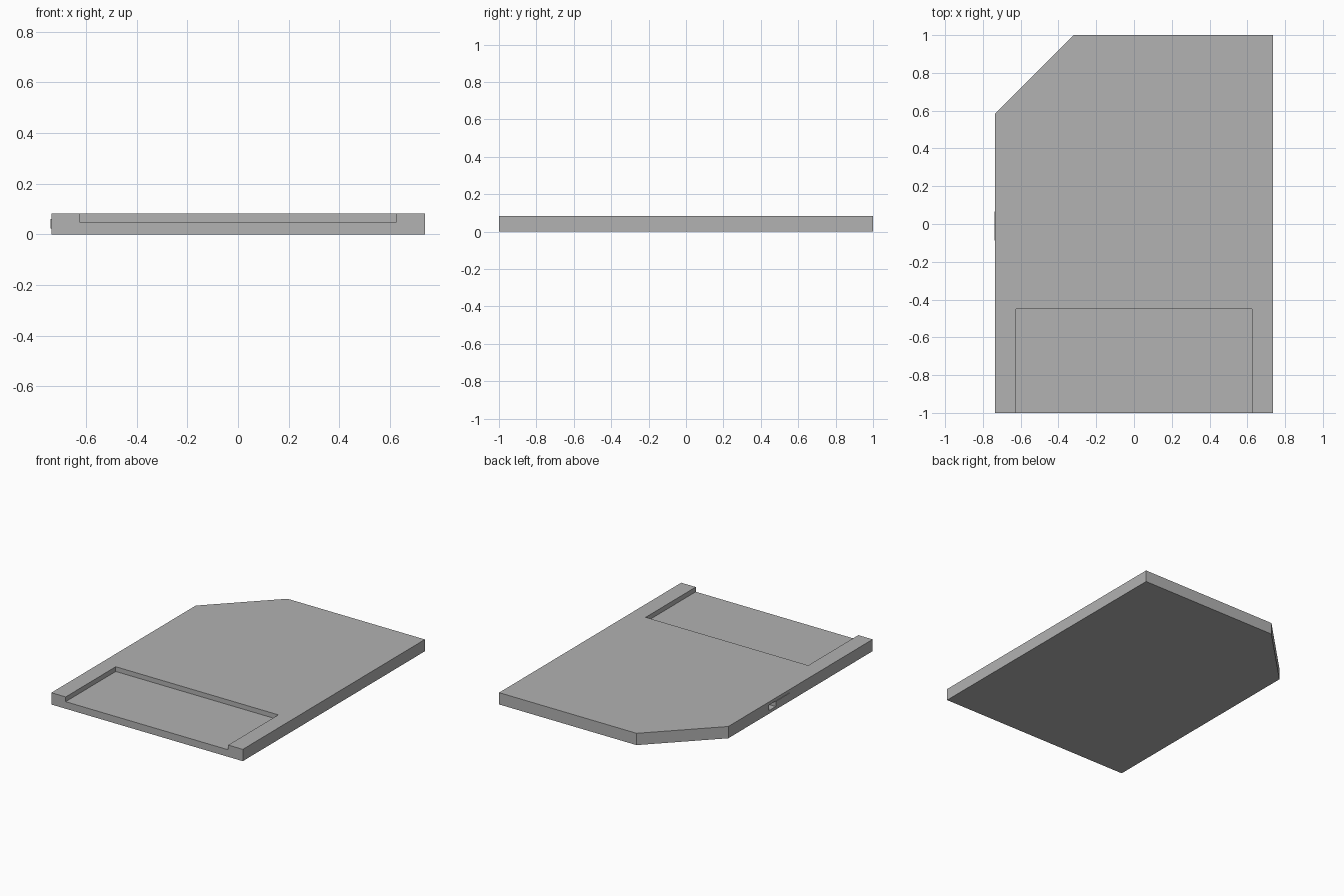
import bpy
import bmesh

HEIGHT = 0.082

cube = bpy.data.objects.get("Cube")
if cube:
    bpy.data.objects.remove(cube, do_unlink=True)

# Single grey plastic
grey = bpy.data.materials.new("grey_plastic")
grey.use_nodes = True
colour = (0.445, 0.445, 0.445, 1)
grey.diffuse_color = colour
grey.node_tree.nodes["Principled BSDF"].inputs["Base Color"].default_value = colour


def prism(name, outline, bottom, top):
    """Extrude a flat outline upwards between two heights."""
    bm = bmesh.new()
    face = bm.faces.new([bm.verts.new((x, y, bottom)) for x, y in outline])
    result = bmesh.ops.extrude_face_region(bm, geom=[face])
    verts = [v for v in result["geom"] if isinstance(v, bmesh.types.BMVert)]
    bmesh.ops.translate(bm, verts=verts, vec=(0, 0, top - bottom))
    bmesh.ops.recalc_face_normals(bm, faces=bm.faces)
    mesh = bpy.data.meshes.new(name)
    bm.to_mesh(mesh)
    bm.free()
    mesh.materials.append(grey)
    obj = bpy.data.objects.new(name, mesh)
    bpy.context.collection.objects.link(obj)
    return obj


def box(name, x, y, z):
    return prism(name, [(x[0], y[0]), (x[1], y[0]), (x[1], y[1]), (x[0], y[1])], *z)


def cut(target, cutter):
    """Subtract the cutter, then discard it."""
    cutter.hide_render = True
    mod = target.modifiers.new("cut", 'BOOLEAN')
    mod.operation = 'DIFFERENCE'
    mod.solver = 'EXACT'
    mod.object = cutter
    bpy.context.view_layer.objects.active = target
    bpy.ops.object.modifier_apply(modifier=mod.name)
    bpy.data.objects.remove(cutter, do_unlink=True)


# Card body with one clipped corner
body = prism("card_body", [(-0.735, -1), (0.737, -1), (0.737, 1),
                           (-0.32, 1), (-0.735, 0.585)], 0, HEIGHT)

# Contact recess, open at the front edge
cut(body, box("recess_cutter", (-0.625, 0.625), (-1.1, -0.45), (0.049, 0.2)))

# Slot in the side for the sliding lock
cut(body, box("slot_cutter", (-0.8, -0.68), (-0.087, 0.137), (0.022, 0.06)))

# Sliding lock, standing slightly proud of the side
box("lock_slider", (-0.739, -0.68), (-0.087, 0.065), (0.022, 0.06))
